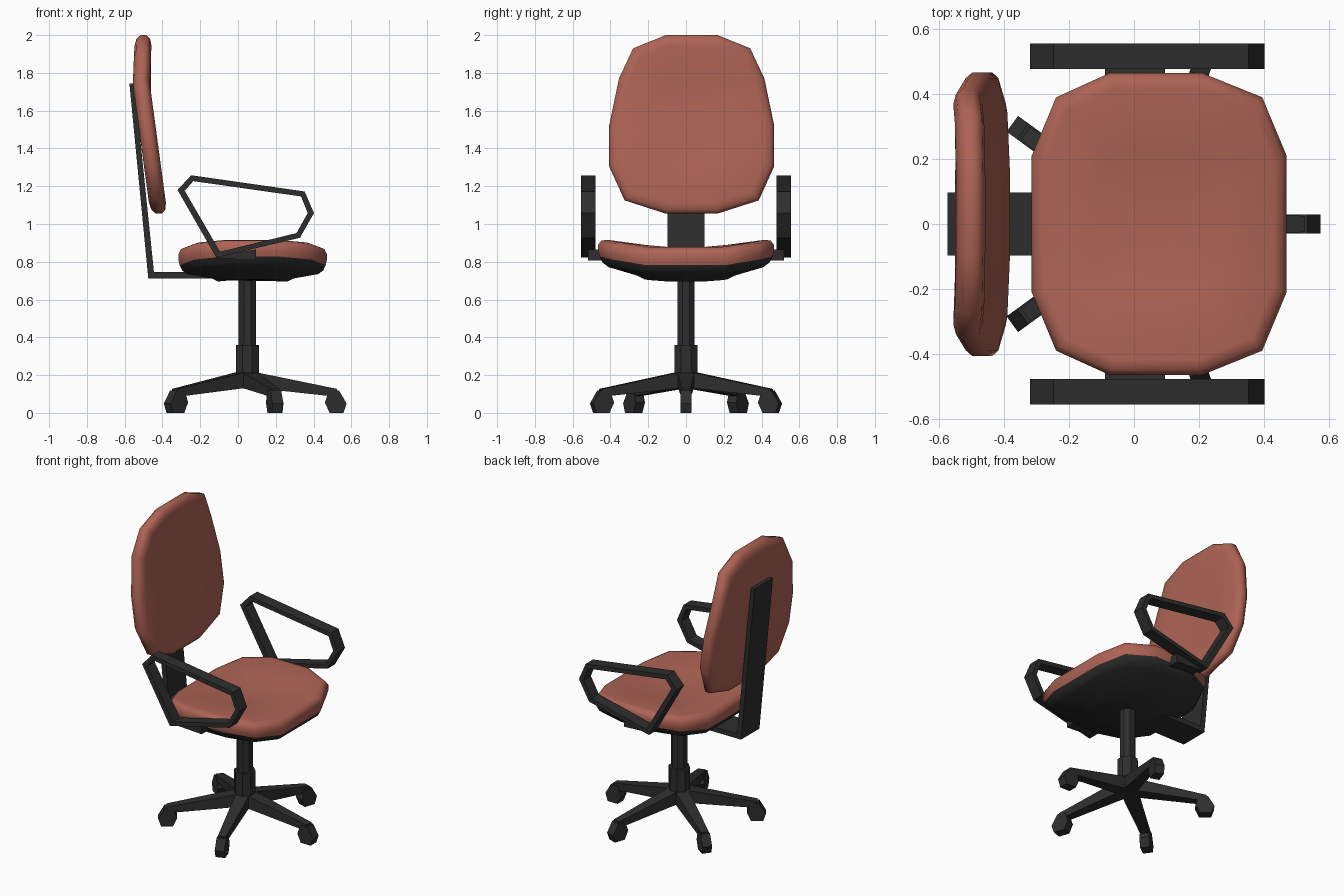
import bpy, math
from mathutils import Matrix

if "Cube" in bpy.data.objects:
    bpy.data.objects.remove(bpy.data.objects["Cube"])


def material(name, rgb):
    m = bpy.data.materials.new(name)
    m.diffuse_color = (*rgb, 1)
    m.use_nodes = True
    m.node_tree.nodes["Principled BSDF"].inputs["Base Color"].default_value = m.diffuse_color
    return m


RED = material("brick_red_fabric", (0.42, 0.125, 0.09))
BLACK = material("black_plastic", (0.027, 0.027, 0.027))


def make(name, verts, faces, mat, smooth=False):
    me = bpy.data.meshes.new(name)
    me.from_pydata(verts, [], faces)
    me.materials.append(mat)
    ob = bpy.data.objects.new(name, me)
    bpy.context.collection.objects.link(ob)
    if smooth:
        for p in me.polygons:
            p.use_smooth = True
    return ob


def loft(name, rings, mat, cap_start=True, cap_end=True, smooth=True):
    """Skin a list of equal-length point rings."""
    n = len(rings[0])
    verts = [v for r in rings for v in r]
    faces = [(k * n + i, k * n + (i + 1) % n, (k + 1) * n + (i + 1) % n, (k + 1) * n + i)
             for k in range(len(rings) - 1) for i in range(n)]
    if cap_start:
        faces.append(tuple(reversed(range(n))))
    if cap_end:
        faces.append(tuple(range((len(rings) - 1) * n, len(rings) * n)))
    return make(name, verts, faces, mat, smooth)


def prism(name, pts, y0, y1, mat):
    """Extrude an x-z profile (clockwise from the front) along y."""
    return loft(name, [[(x, y1, z) for x, z in pts], [(x, y0, z) for x, z in pts]],
                mat, smooth=False)


# Seat: plan outline (counter-clockwise), dished so the sides rise
half = [(0.47, 0.21), (0.395, 0.39), (0.21, 0.465), (-0.075, 0.465), (-0.24, 0.39), (-0.315, 0.21)]
plan = half + [(x, -y) for x, y in reversed(half)]


def seat_ring(s, z):
    return [(0.08 + (x - 0.08) * s, y * s, z + 0.06 * (y * s / 0.465) ** 2) for x, y in plan]


loft("seat_cushion", [seat_ring(*r) for r in
     [(0.985, 0.77), (1, 0.795), (1, 0.83), (0.965, 0.856), (0.9, 0.868), (0.5, 0.876), (0.15, 0.873)]],
     RED, cap_start=False)
loft("seat_shell", [seat_ring(*r) for r in
     [(0.47, 0.693), (0.55, 0.708), (0.88, 0.725), (0.95, 0.742), (0.985, 0.77)]],
     BLACK, cap_end=False)

# Backrest: y-z outline, tilted and curled forward at the top
side = [(0.137, 2.0), (0.31, 1.93), (0.385, 1.77), (0.437, 1.52), (0.437, 1.305), (0.355, 1.125), (0.137, 1.055)]
outline = [(0.03 - y, z) for y, z in side] + [(0.03 + y, z) for y, z in reversed(side)]


def back_ring(s, t):
    ring = []
    for y, z in outline:
        y, z = 0.03 + (y - 0.03) * s, 1.53 + (z - 1.53) * s
        x = -0.425 - 0.135 * (min(z, 1.75) - 1.1) + 0.05 * max(z - 1.75, 0)
        ring.append((x + t, y, z))
    return ring


loft("backrest_cushion", [back_ring(*r) for r in
     [(0.15, -0.036), (0.5, -0.04), (0.88, -0.045), (0.96, -0.036), (1, -0.016),
      (1, 0.016), (0.96, 0.036), (0.88, 0.045), (0.5, 0.038), (0.15, 0.034)]], RED)

# Bent bar from under the seat up behind the backrest
upright = [(-0.575, 1.745), (-0.548, 1.745), (-0.445, 0.745)]
foot = [(-0.08, 0.745), (-0.08, 0.712), (-0.475, 0.712)]
prism("back_support_bar", upright + foot, -0.097, 0.097, BLACK)

# Armrests: closed flat loop plus a wedge bracket on each side
outer = [(-0.32, 1.18), (-0.248, 1.258), (0.353, 1.172), (0.402, 1.058), (0.328, 0.927), (-0.115, 0.822)]
inner = [(-0.282, 1.176), (-0.237, 1.227), (0.334, 1.146), (0.369, 1.058), (0.31, 0.952), (-0.095, 0.853)]
for label, s in (("left", -1), ("right", 1)):
    ya, yb = sorted((s * 0.478, s * 0.556))
    sect = [[(x, y, z) for x, z in p] for p, y in
            ((outer, ya), (outer, yb), (inner, yb), (inner, ya), (outer, ya))]
    loft(label + "_armrest", sect, BLACK, False, False, smooth=False)
    ya, yb = sorted((s * 0.40, s * 0.52))
    prism(label + "_armrest_bracket",
          [(-0.09, 0.835), (0.095, 0.865), (0.095, 0.808), (-0.09, 0.818)], ya, yb, BLACK)


# Gas column and its sleeve
def octagon(r, z):
    return [(0.05 + r * math.cos(a), r * math.sin(a), z)
            for a in (math.pi / 8 + math.pi / 4 * i for i in range(8))]


loft("gas_column", [octagon(0.05, 0.35), octagon(0.05, 0.70)], BLACK, smooth=False)
loft("column_sleeve", [octagon(0.05, 0.13), octagon(0.066, 0.20), octagon(0.066, 0.36)],
     BLACK, smooth=False)

# Five-star base: tapered legs with chunky castors
castor = [(0.41, 0.055), (0.432, 0.118), (0.485, 0.118), (0.525, 0.05), (0.508, 0), (0.435, 0)]
for i in range(5):
    place = Matrix.Translation((0.05, 0, 0)) @ Matrix.Rotation(math.radians(72 * i), 4, 'Z')
    sections = [[(r, -w, lo), (r, w, lo), (r, w, hi), (r, -w, hi)] for r, w, lo, hi in
                ((0.0, 0.042, 0.135, 0.222), (0.06, 0.042, 0.13, 0.212), (0.475, 0.025, 0.085, 0.127))]
    leg = loft(f"base_leg_{i + 1}", sections, BLACK, smooth=False)
    wheel = prism(f"castor_{i + 1}", castor, -0.03, 0.03, BLACK)
    for ob in (leg, wheel):
        ob.data.transform(place)

# Make every face point outward
import bmesh
for ob in bpy.context.collection.objects:
    bm = bmesh.new()
    bm.from_mesh(ob.data)
    bmesh.ops.remove_doubles(bm, verts=bm.verts, dist=1e-5)
    bmesh.ops.recalc_face_normals(bm, faces=bm.faces)
    bm.to_mesh(ob.data)
    bm.free()
